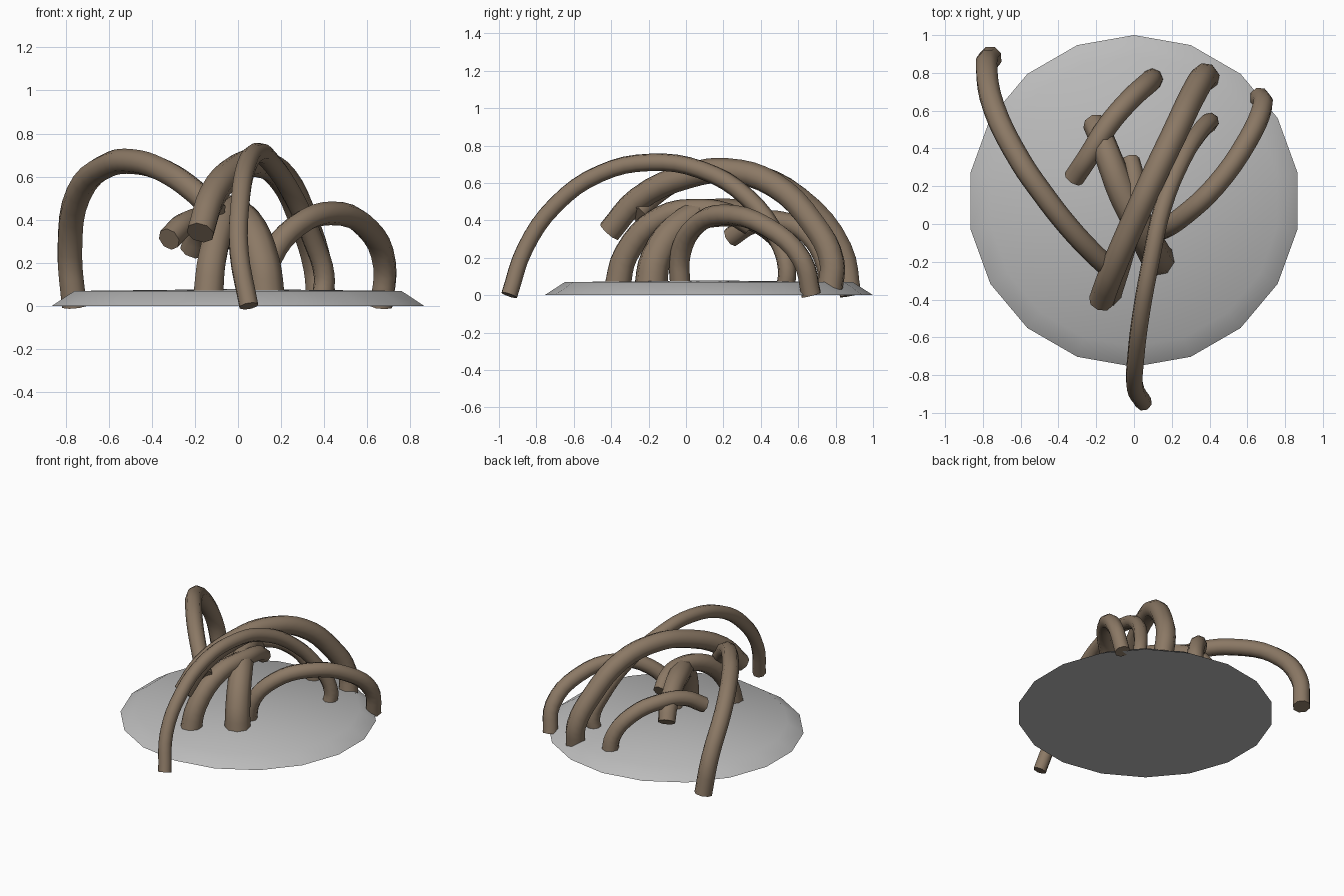
import bpy, bmesh, math

if "Cube" in bpy.data.objects:
    bpy.data.objects.remove(bpy.data.objects["Cube"])


def material(name, rgb):
    m = bpy.data.materials.new(name)
    m.diffuse_color = (*rgb, 1)
    m.use_nodes = True
    m.node_tree.nodes["Principled BSDF"].inputs["Base Color"].default_value = m.diffuse_color
    return m


BARK = material("brown bark", (0.26, 0.19, 0.13))
STONE = material("grey stone", (0.50, 0.50, 0.50))


def smooth(ob, angle):
    bpy.ops.object.select_all(action='DESELECT')
    ob.select_set(True)
    bpy.context.view_layer.objects.active = ob
    bpy.ops.object.shade_smooth_by_angle(angle=math.radians(angle))


# Low mound: 18-sided disc with a sloping rim
def mound():
    bm = bmesh.new()
    rings = []
    for r, z in ((0.878, 0.0), (0.77, 0.07)):
        rings.append([bm.verts.new((r * math.sin(i * math.tau / 18),
                                    0.122 + r * math.cos(i * math.tau / 18), z))
                      for i in range(18)])
    peak = bm.verts.new((0, 0.122, 0.079))
    low, high = rings
    bm.faces.new(low)
    for i in range(18):
        j = (i + 1) % 18
        bm.faces.new((low[i], low[j], high[j], high[i]))
        bm.faces.new((high[i], high[j], peak))
    bmesh.ops.recalc_face_normals(bm, faces=bm.faces)
    me = bpy.data.meshes.new("mound")
    bm.to_mesh(me)
    bm.free()
    me.materials.append(STONE)
    ob = bpy.data.objects.new("mound", me)
    bpy.context.collection.objects.link(ob)
    smooth(ob, 60)


# Arching root: tapered eight-sided tube along a smooth path
def root(name, r0, r1, points):
    cu = bpy.data.curves.new(name, 'CURVE')
    cu.dimensions = '3D'
    cu.bevel_depth = 1.0
    cu.bevel_resolution = 2
    cu.resolution_u = 4
    cu.use_fill_caps = True
    sp = cu.splines.new('BEZIER')
    sp.bezier_points.add(len(points) - 1)
    for i, (bp, p) in enumerate(zip(sp.bezier_points, points)):
        bp.co = p
        bp.handle_left_type = bp.handle_right_type = 'AUTO'
        bp.radius = r0 + (r1 - r0) * i / (len(points) - 1)
    cu.materials.append(BARK)
    ob = bpy.data.objects.new(name, cu)
    bpy.context.collection.objects.link(ob)
    bpy.ops.object.select_all(action='DESELECT')
    ob.select_set(True)
    bpy.context.view_layer.objects.active = ob
    bpy.ops.object.convert(target='MESH')
    smooth(bpy.context.view_layer.objects.active, 50)


mound()
root("left_root", 0.062, 0.055, [
    (-0.76, 0.88, 0.0), (-0.78, 0.83, 0.25), (-0.74, 0.61, 0.52),
    (-0.60, 0.33, 0.655), (-0.49, 0.17, 0.67), (-0.35, -0.01, 0.63),
    (-0.20, -0.17, 0.53), (-0.10, -0.26, 0.43)])
root("main_root", 0.066, 0.07, [
    (-0.175, -0.41, 0.34), (-0.12, -0.26, 0.51), (0.0, 0.02, 0.64),
    (0.09, 0.22, 0.665), (0.21, 0.47, 0.59), (0.31, 0.68, 0.38),
    (0.37, 0.78, 0.18), (0.385, 0.77, 0.03)])
root("front_root", 0.046, 0.05, [
    (0.05, -0.945, 0.0), (0.005, -0.86, 0.25), (0.01, -0.70, 0.48),
    (0.04, -0.46, 0.65), (0.09, -0.19, 0.71), (0.15, 0.08, 0.67),
    (0.25, 0.33, 0.52), (0.35, 0.49, 0.30), (0.40, 0.54, 0.14),
    (0.39, 0.53, 0.03)])
root("right_root", 0.055, 0.055, [
    (0.665, 0.67, 0.0), (0.68, 0.62, 0.19), (0.60, 0.44, 0.36),
    (0.43, 0.20, 0.43), (0.27, 0.05, 0.37), (0.15, -0.03, 0.22),
    (0.11, -0.03, 0.03)])
root("centre_root", 0.09, 0.062, [
    (0.13, -0.19, 0.03), (0.11, -0.16, 0.20), (0.03, -0.01, 0.39),
    (-0.06, 0.16, 0.44), (-0.13, 0.34, 0.42), (-0.18, 0.47, 0.34),
    (-0.21, 0.53, 0.26)])
root("near_root", 0.075, 0.05, [
    (-0.14, -0.37, 0.03), (-0.12, -0.32, 0.22), (-0.06, -0.14, 0.41),
    (0.0, 0.08, 0.455), (0.0, 0.24, 0.43), (-0.02, 0.34, 0.37)])
root("back_root", 0.058, 0.055, [
    (0.10, 0.77, 0.03), (0.08, 0.75, 0.17), (-0.02, 0.66, 0.32),
    (-0.14, 0.52, 0.39), (-0.24, 0.36, 0.385), (-0.32, 0.24, 0.31)])
